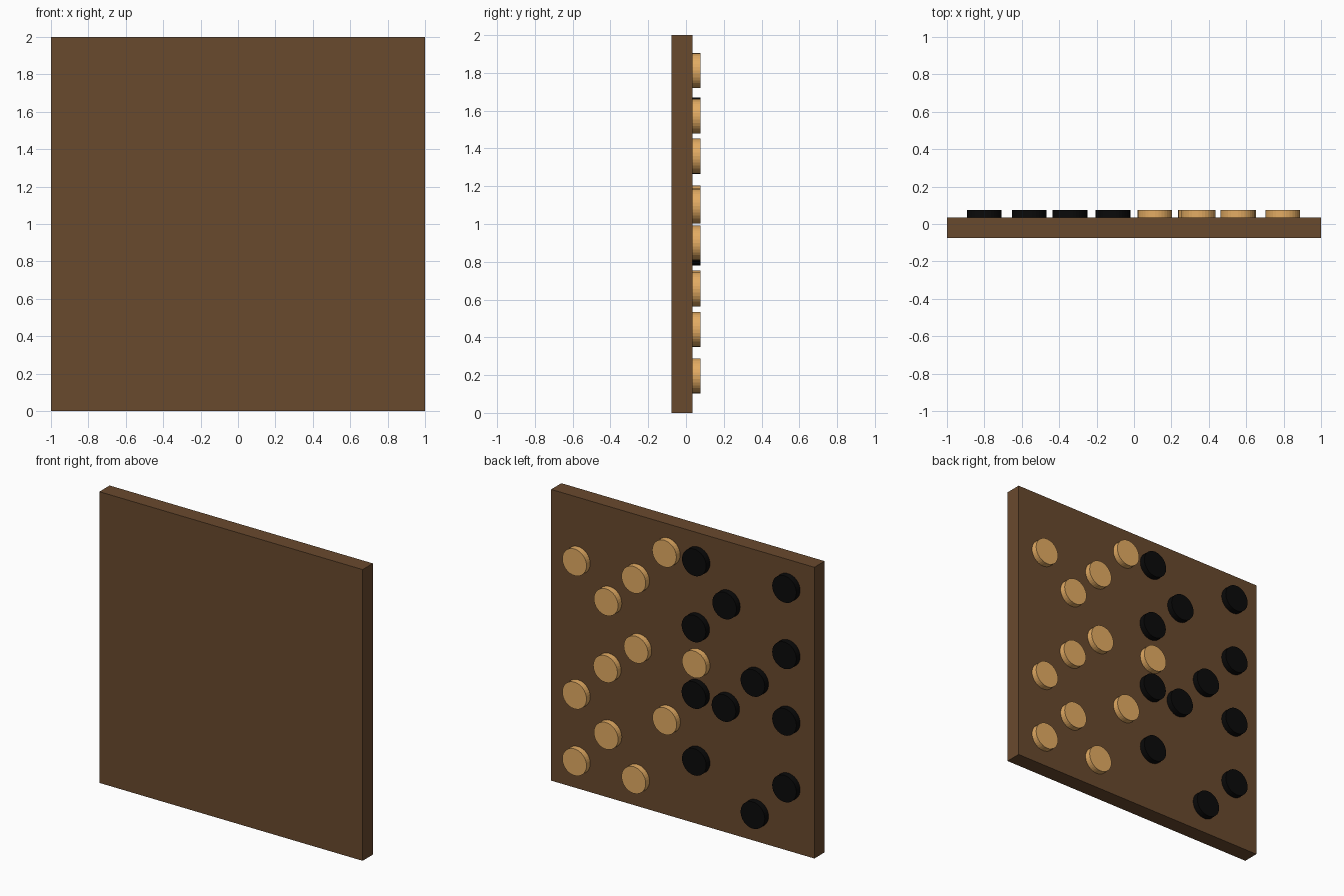
import bpy
import math

if "Cube" in bpy.data.objects:
    bpy.data.objects.remove(bpy.data.objects["Cube"])


def material(name, rgb):
    m = bpy.data.materials.new(name)
    m.diffuse_color = (*rgb, 1.0)
    m.use_nodes = True
    m.node_tree.nodes["Principled BSDF"].inputs["Base Color"].default_value = m.diffuse_color
    return m


wood = material("board_brown", (0.141, 0.067, 0.027))
tan = material("light_tan", (0.77, 0.41, 0.125))
black = material("dark_black", (0.003, 0.003, 0.003))

BACK, FACE, TOP = -0.076, 0.035, 0.076   # y of board back, board face, piece tops
RADIUS = 0.092

# Upright square board
bpy.ops.mesh.primitive_cube_add(size=1, location=(0, (BACK + FACE) / 2, 1))
board = bpy.context.object
board.name = "board"
board.scale = (2, FACE - BACK, 2)
bpy.ops.object.transform_apply(location=False, rotation=False, scale=True)
board.data.materials.append(wood)


def add_pieces(prefix, mat, spots):
    """Flat round pieces standing out from the +y face of the board."""
    for i, (x, z) in enumerate(spots, 1):
        bpy.ops.mesh.primitive_cylinder_add(
            vertices=32, radius=RADIUS, depth=TOP - FACE,
            location=(x, (FACE + TOP) / 2, z), rotation=(math.pi / 2, 0, 0))
        piece = bpy.context.object
        piece.name = f"{prefix}_{i:02d}"
        piece.data.materials.append(mat)


# Light pieces (x, z)
add_pieces("light_piece", tan, [
    (0.795, 1.57), (0.555, 1.36), (0.345, 1.57), (0.112, 1.812),
    (0.56, 0.90), (0.328, 1.095), (-0.115, 1.112), (0.795, 0.655),
    (0.11, 0.662), (0.555, 0.442), (0.795, 0.197), (0.345, 0.195)])

# Dark pieces (x, z)
add_pieces("dark_piece", black, [
    (-0.115, 1.812), (-0.80, 1.812), (-0.345, 1.577), (-0.112, 1.357),
    (-0.80, 1.357), (-0.56, 1.103), (-0.112, 0.90), (-0.34, 0.872),
    (-0.80, 0.90), (-0.115, 0.442), (-0.80, 0.442), (-0.56, 0.195)])
